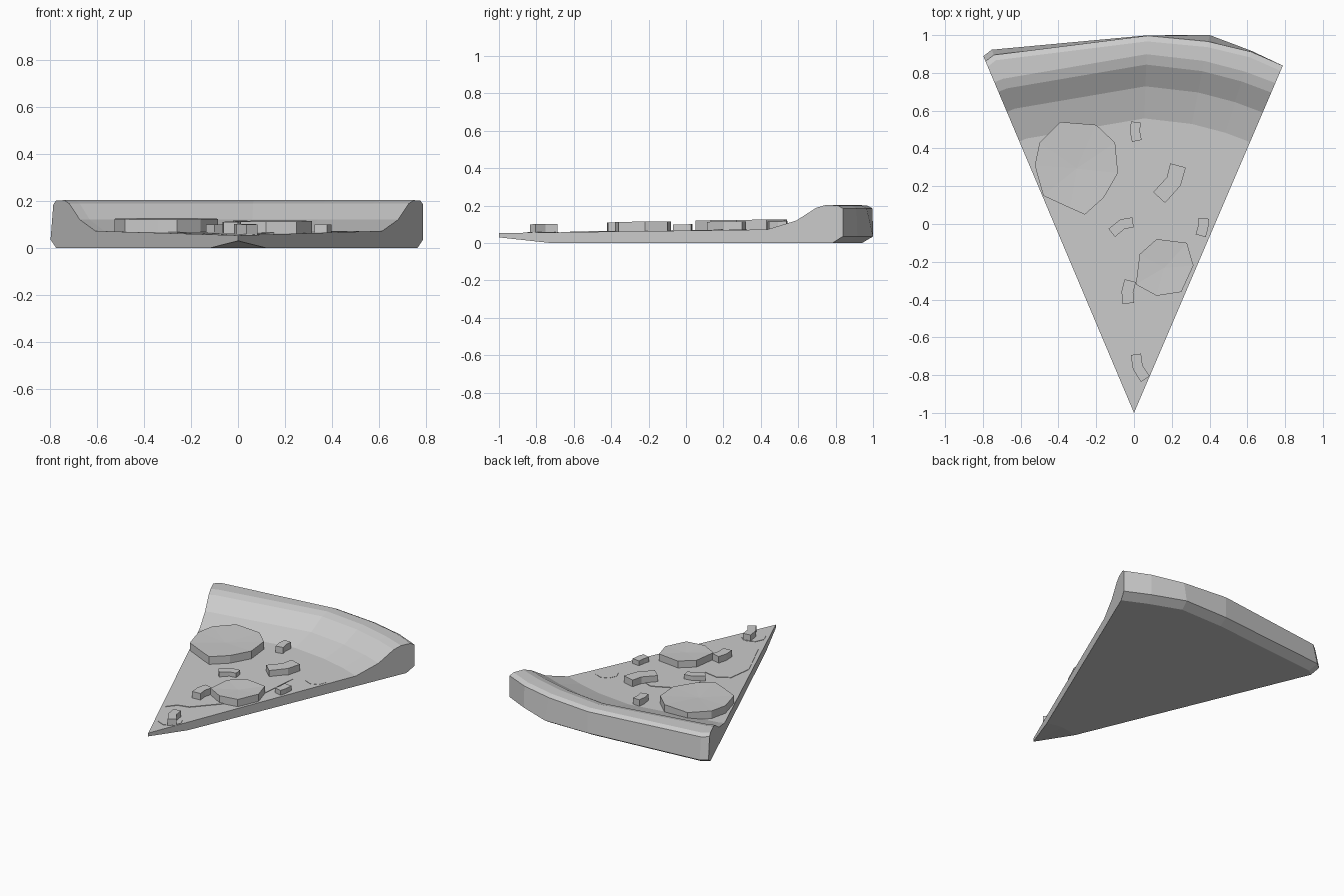
import bpy, bmesh, math
from mathutils import Vector

if "Cube" in bpy.data.objects:
    bpy.data.objects.remove(bpy.data.objects["Cube"])


def make_object(name, bm):
    bmesh.ops.remove_doubles(bm, verts=bm.verts, dist=0.0005)
    bmesh.ops.recalc_face_normals(bm, faces=bm.faces)
    mesh = bpy.data.meshes.new(name)
    bm.to_mesh(mesh)
    bm.free()
    obj = bpy.data.objects.new(name, mesh)
    bpy.context.collection.objects.link(obj)
    return obj


def surface(y):
    """Height of the topping surface, rising gently to the crust."""
    return 0.053 + 0.012 * (y + 1)


def slab(name, outline, height, dish=0.0):
    """Prism resting on the slice, with an optionally dished top."""
    bm = bmesh.new()
    n = len(outline)
    low = [bm.verts.new((x, y, surface(y) - 0.012)) for x, y in outline]
    top = [bm.verts.new((x, y, surface(y) + height)) for x, y in outline]
    bm.faces.new(low[::-1])
    for i in range(n):
        j = (i + 1) % n
        bm.faces.new((low[i], low[j], top[j], top[i]))
    if dish:
        cx = sum(p[0] for p in outline) / n
        cy = sum(p[1] for p in outline) / n
        c = bm.verts.new((cx, cy, surface(cy) + height - dish))
        for i in range(n):
            bm.faces.new((top[i], top[(i + 1) % n], c))
    else:
        bm.faces.new(top)
    return make_object(name, bm)


def bent_strip(name, path, width, height):
    """Two-segment bent piece around a centreline."""
    pts = [Vector(p) for p in path]
    left, right = [], []
    for i, p in enumerate(pts):
        d = (pts[min(i + 1, 2)] - pts[max(i - 1, 0)]).normalized()
        side = Vector((-d.y, d.x)) * width / 2
        left.append(p + side)
        right.append(p - side)
    return slab(name, left + right[::-1], height)


# Slice with crust: a side profile swept around the tip at (0, -1)
angles = [-22.9, -21.4, 2, 11.3, 18, 23.2]
back_top = [2.02, 2.035, 1.998, 2.005, 2.01, 2.0]
back_low = [2.05, 2.065, 2.0, 2.04, 2.015, 2.0]
inner = [(0, 0.053), (1.56, 0.072), (1.73, 0.12), (1.845, 0.188), (1.90, 0.203)]
bm = bmesh.new()
columns = []
for k, a in enumerate(angles):
    s, c = math.sin(math.radians(a)), math.cos(math.radians(a))
    profile = inner + [(back_top[k] - 0.03, 0.201), (back_top[k], 0.185),
                       (back_low[k], 0.035), (back_low[k] - 0.06, 0.0),
                       (0.3, 0.0), (0, 0.03)]
    columns.append([bm.verts.new((r * s, r * c - 1, z)) for r, z in profile])
m = len(columns[0])
for p, q in zip(columns, columns[1:]):
    for i in range(m):
        j = (i + 1) % m
        bm.faces.new((p[i], p[j], q[j], q[i]))
bm.faces.new(columns[0])
bm.faces.new(columns[-1][::-1])
make_object("slice_and_crust", bm)

# Thin melted cheese patches
slab("cheese_patch", [(-0.06, -0.13), (-0.16, -0.11), (-0.24, -0.16), (-0.26, -0.33),
                      (-0.13, -0.62), (-0.08, -0.56), (0, -0.54), (0.15, -0.38),
                      (0.28, -0.09), (0.31, 0.17), (0.1, 0.25), (-0.16, 0.12)], 0.004)
for i, (x, y, r) in enumerate([(0.01, -0.765, 0.082), (0.44, 0.25, 0.075)]):
    ring = [(x + r * math.cos(t * math.pi / 4), y + r * math.sin(t * math.pi / 4))
            for t in range(8)]
    slab(f"cheese_spot_{i + 1}", ring, 0.003)

# Sausage slices
slab("sausage_large", [(-0.39, 0.54), (-0.2, 0.525), (-0.1, 0.43), (-0.085, 0.27),
                       (-0.16, 0.14), (-0.26, 0.05), (-0.34, 0.085), (-0.48, 0.15),
                       (-0.525, 0.31), (-0.5, 0.43)], 0.055, 0.008)
slab("sausage_small", [(0.12, -0.08), (0.28, -0.1), (0.315, -0.22), (0.25, -0.36),
                       (0.12, -0.38), (0.01, -0.32), (0.03, -0.16)], 0.052, 0.006)

# Bent pepper pieces
pieces = [
    ([(0.01, 0.54), (0.005, 0.49), (0.015, 0.44)], 0.052, 0.045),
    ([(0.233, 0.31), (0.21, 0.225), (0.133, 0.14)], 0.085, 0.047),
    ([(-0.005, 0.008), (-0.06, 0.0), (-0.118, -0.047)], 0.055, 0.035),
    ([(0.37, 0.03), (0.365, -0.02), (0.353, -0.062)], 0.055, 0.035),
    ([(-0.02, -0.3), (-0.035, -0.36), (-0.03, -0.42)], 0.062, 0.05),
    ([(0.01, -0.69), (0.02, -0.76), (0.06, -0.82)], 0.055, 0.045),
]
for i, (path, w, h) in enumerate(pieces):
    bent_strip(f"pepper_piece_{i + 1}", path, w, h)
